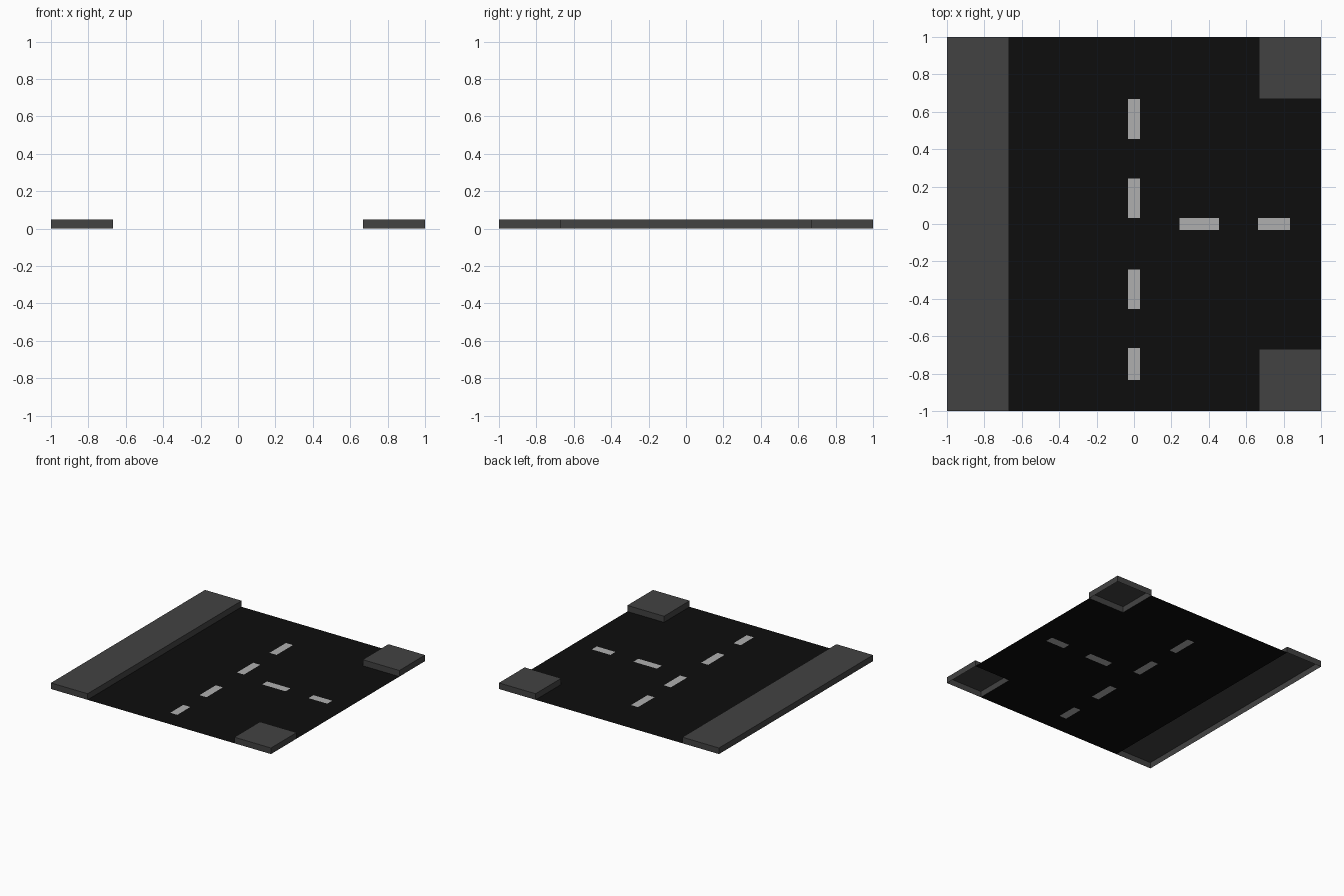
import bpy, bmesh

if "Cube" in bpy.data.objects:
    bpy.data.objects.remove(bpy.data.objects["Cube"])

K = 0.667     # kerb line
W = 0.032     # half width of a painted dash
H = 0.05      # pavement height


def material(name, value):
    m = bpy.data.materials.new(name)
    m.diffuse_color = (value, value, value, 1)
    m.use_nodes = True
    m.node_tree.nodes["Principled BSDF"].inputs["Base Color"].default_value = m.diffuse_color
    return m


asphalt = material("asphalt", 0.004)
paint = material("paint", 0.43)
concrete = material("concrete", 0.055)


def finish(name, bm, mats):
    bmesh.ops.remove_doubles(bm, verts=bm.verts, dist=1e-5)
    me = bpy.data.meshes.new(name)
    bm.to_mesh(me)
    bm.free()
    for m in mats:
        me.materials.append(m)
    ob = bpy.data.objects.new(name, me)
    bpy.context.collection.objects.link(ob)
    return ob


def quad(bm, x0, x1, y0, y1):
    corners = [(x0, y0), (x1, y0), (x1, y1), (x0, y1)]
    return bm.faces.new([bm.verts.new((x, y, 0)) for x, y in corners])


# painted dashes as x0, x1, y0, y1: four along the main road, two on the side road
dashes = [(-W, W, a, b) for a, b in
          ((-0.834, -0.664), (-0.455, -0.242), (W, 0.243), (0.455, 0.668))]
dashes += [(a, b, -W, W) for a, b in ((0.242, 0.455), (0.664, 0.834))]

# road sheet: one flat grid split along every dash and kerb edge
xs = sorted({-K, K, 1} | {v for d in dashes for v in d[:2]})
ys = sorted({-1, -K, K, 1} | {v for d in dashes for v in d[2:]})
road, marks = bmesh.new(), bmesh.new()
for x0, x1 in zip(xs, xs[1:]):
    for y0, y1 in zip(ys, ys[1:]):
        cx, cy = (x0 + x1) / 2, (y0 + y1) / 2
        if cx > K and abs(cy) > K:
            continue
        painted = any(d[0] < cx < d[1] and d[2] < cy < d[3] for d in dashes)
        quad(marks if painted else road, x0, x1, y0, y1)
finish("road_surface", road, [asphalt])
finish("lane_dashes", marks, [paint])


# pavements: raised slabs with open undersides
def pavement(name, x0, x1, y0, y1):
    bm = bmesh.new()
    base = quad(bm, x0, x1, y0, y1)
    top = bmesh.ops.extrude_face_region(bm, geom=[base])["geom"]
    bmesh.ops.translate(bm, vec=(0, 0, H),
                        verts=[g for g in top if isinstance(g, bmesh.types.BMVert)])
    low = [f for f in bm.faces if all(v.co.z < 1e-6 for v in f.verts)]
    bmesh.ops.delete(bm, geom=low, context='FACES_ONLY')
    bmesh.ops.recalc_face_normals(bm, faces=bm.faces)
    # keep the top facing up and the walls facing out
    if max(bm.faces, key=lambda f: f.calc_center_median().z).normal.z < 0:
        bmesh.ops.reverse_faces(bm, faces=bm.faces)
    finish(name, bm, [concrete])


pavement("long_pavement", -1, -K, -1, 1)
pavement("front_corner_pavement", K, 1, -1, -K)
pavement("back_corner_pavement", K, 1, K, 1)
